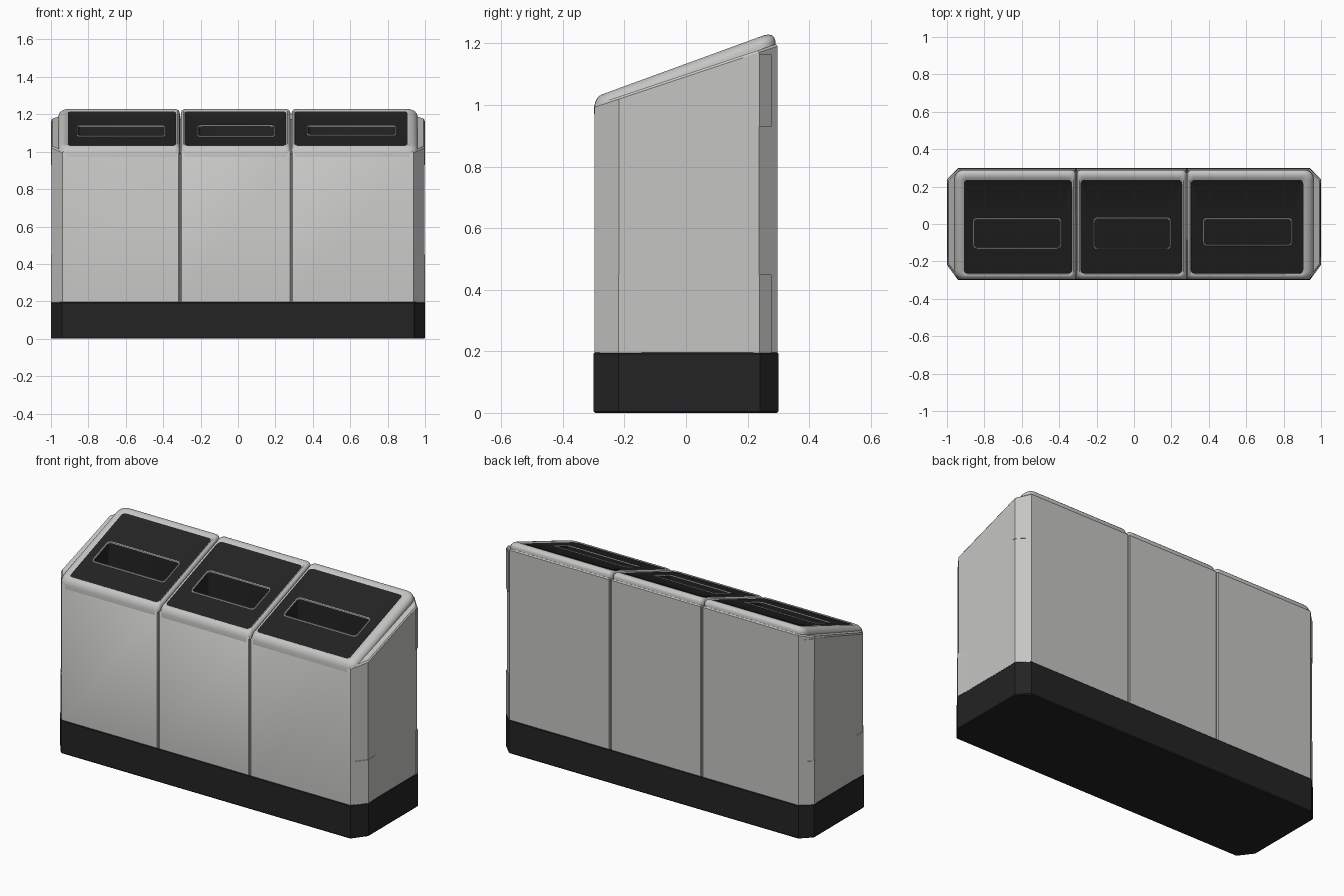
import bpy
import math

if "Cube" in bpy.data.objects:
    bpy.data.objects.remove(bpy.data.objects["Cube"])


def material(name, rgb):
    m = bpy.data.materials.new(name)
    m.diffuse_color = (*rgb, 1.0)
    m.use_nodes = True
    m.node_tree.nodes["Principled BSDF"].inputs["Base Color"].default_value = m.diffuse_color
    return m


GREY = material("light grey", (0.56, 0.56, 0.55))
BLACK = material("near black", (0.017, 0.017, 0.017))


def body_top(y):
    return 1.1 + y / 3


def lid_plane(y):
    return 1.12 + 0.365 * y


def outline(rect, corners, n):
    """Counter-clockwise rectangle outline; corners = (rx, ry) for
    front-right, back-right, back-left, front-left."""
    x0, x1, y0, y1 = rect
    pts = []
    spots = [(x1, y0, -1, 1), (x1, y1, -1, -1), (x0, y1, 1, -1), (x0, y0, 1, 1)]
    for k, ((x, y, sx, sy), (rx, ry)) in enumerate(zip(spots, corners)):
        for i in range(n + 1):
            a = math.pi / 2 * (k - 1 + i / n)
            pts.append((x + sx * rx + rx * math.cos(a), y + sy * ry + ry * math.sin(a)))
    return pts


def lift(pts, z):
    return [(x, y, z(y) if callable(z) else z) for x, y in pts]


def loft(name, rings, mats, bands=None, bottom=True, top=True):
    """Skin a stack of rings; bands gives the material index of each band."""
    n = len(rings[0])
    verts = [p for r in rings for p in r]
    faces, idx = [], []
    for k in range(len(rings) - 1):
        for i in range(n):
            j = (i + 1) % n
            faces.append((k * n + i, k * n + j, (k + 1) * n + j, (k + 1) * n + i))
            idx.append(bands[k] if bands else 0)
    if bottom:
        faces.append(tuple(reversed(range(n))))
        idx.append(0)
    if top:
        faces.append(tuple(range((len(rings) - 1) * n, len(rings) * n)))
        idx.append(bands[-1] if bands else 0)
    me = bpy.data.meshes.new(name)
    me.from_pydata(verts, [], faces)
    for m in mats:
        me.materials.append(m)
    for p, i in zip(me.polygons, idx):
        p.material_index = i
    ob = bpy.data.objects.new(name, me)
    bpy.context.collection.objects.link(ob)
    bpy.ops.object.select_all(action='DESELECT')
    ob.select_set(True)
    bpy.context.view_layer.objects.active = ob
    bpy.ops.object.shade_smooth_by_angle(angle=math.radians(32))
    return ob


def inset(rect, d):
    return (rect[0] + d, rect[1] - d, rect[2] + d, rect[3] - d)


FRONT, BACK, TINY = (0.06, 0.08), (0.06, 0.06), (0.004, 0.004)

# plinth
full = [FRONT, BACK, BACK, FRONT]
loft("plinth", [lift(outline(inset((-1, 1, -0.3, 0.3), d), full, 1), z)
                for d, z in ((0.004, 0), (0, 0.005), (0, 0.192), (0.004, 0.197))], [BLACK])

# bins: name, body x range, lid x range, black panel x range, slot rectangle
BINS = [
    ("left", (-0.997, -0.313), (-0.96, -0.311), (-0.91, -0.332), (-0.855, -0.395, -0.125, 0.025)),
    ("middle", (-0.307, 0.281), (-0.306, 0.281), (-0.285, 0.257), (-0.21, 0.19, -0.13, 0.028)),
    ("right", (0.287, 0.997), (0.286, 0.96), (0.305, 0.905), (0.375, 0.84, -0.11, 0.025)),
]

for name, bx, lx, px, slot in BINS:
    left, right = name == "left", name == "right"
    corners = [FRONT if right else TINY, BACK if right else TINY,
               BACK if left else TINY, FRONT if left else TINY]

    # bin body with sloping top edge, open under the lid
    rect = (*bx, -0.297, 0.297)
    loft(name + "_bin_body", [
        lift(outline(rect, corners, 1), 0.19),
        lift(outline(rect, corners, 1), lambda y: body_top(y) - 0.008),
        lift(outline(inset(rect, 0.005), corners, 1), body_top),
        lift(outline(inset(rect, 0.06), corners, 1), body_top),
    ], [GREY], top=False)

    # lid: rounded frame, sunken black panel, rimmed slot and chute
    outer = (*lx, -0.298, 0.29)
    panel = (*px, -0.265, 0.236)
    rings, bands = [], []

    def add(rect, r_out, r_in, h, band):
        cs = [(r_out if right else r_in,) * 2] * 2 + [(r_out if left else r_in,) * 2] * 2
        rings.append(lift(outline(rect, cs, 5), lambda y: lid_plane(y) + h))
        bands.append(band)

    for t, h in ((0, -0.04), (0, -0.016), (0.06, -0.006), (0.2, 0.004),
                 (0.4, 0.011), (0.65, 0.014), (0.9, 0.012)):
        r = tuple(a + (b - a) * t for a, b in zip(outer, panel))
        add(r, 0.05 - 0.03 * t, 0.025 - 0.005 * t, h, 0)
    add(panel, 0.02, 0.02, 0.009, 1)
    add(inset(slot, -0.007), 0.02, 0.02, 0.009, 0)
    add(inset(slot, -0.005), 0.02, 0.02, 0.012, 0)
    add(slot, 0.017, 0.017, 0.012, 0)
    add(slot, 0.017, 0.017, 0.006, 1)
    add(slot, 0.017, 0.017, -0.25, 1)
    loft(name + "_lid", rings, [GREY, BLACK], bands, bottom=False)

# backing strips behind the seams between bins
for k, x in enumerate((-0.31, 0.284)):
    pts = outline((x - 0.012, x + 0.012, -0.288, 0.288), [TINY] * 4, 1)
    loft(f"seam_strip_{k + 1}", [lift(pts, 0.19), lift(pts, lambda y: body_top(y) - 0.02)], [GREY])

# thin hinge and corner plates wrapped round the end corners
BACK_PLATE = [(0.99, 0.22), (1.0, 0.22), (1.0, 0.239), (0.962, 0.277), (0.957, 0.27)]
FRONT_PLATE = [(0.95, -0.27), (0.955, -0.279), (1.0, -0.2192), (0.9965, -0.12), (0.99, -0.12)]
PLATES = [("upper_hinge_plate", BACK_PLATE, 0.93, 1.165),
          ("lower_hinge_plate", BACK_PLATE, 0.195, 0.45),
          ("front_corner_plate", FRONT_PLATE, 0.195, 0.45)]
for name, pts, z0, z1 in PLATES:
    for side, word in ((1, "right"), (-1, "left")):
        p = pts if side > 0 else [(-x, y) for x, y in reversed(pts)]
        loft(f"{word}_{name}", [lift(p, z0), lift(p, z1)], [GREY])
